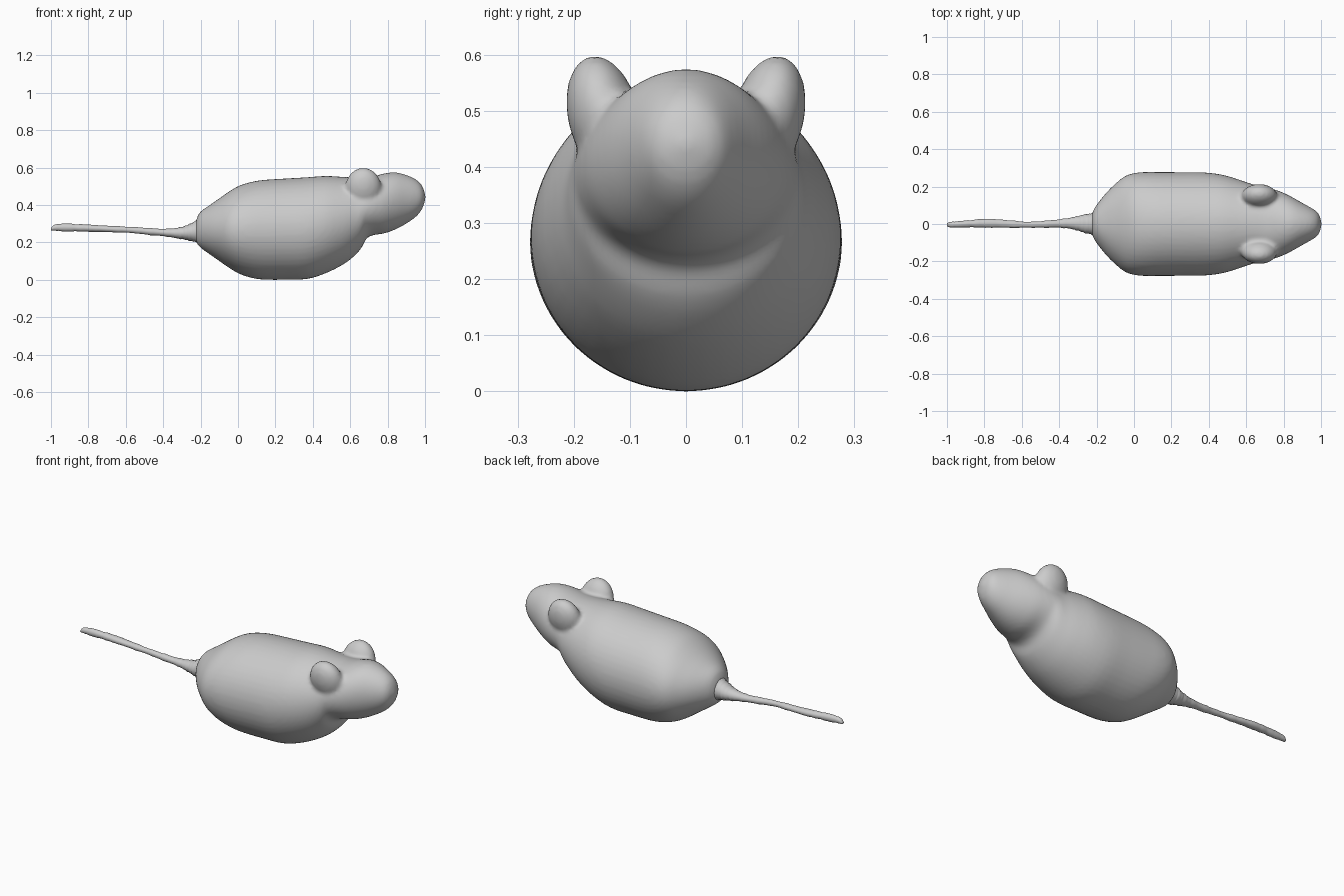
import bpy, bmesh, math, random
from mathutils import Matrix, Vector

random.seed(4)


def spline(pts, steps):
    """Catmull-Rom resampling of station tuples."""
    p = [Vector(q) for q in pts]
    p = [p[0] * 2 - p[1]] + p + [p[-1] * 2 - p[-2]]
    out = []
    for i in range(1, len(p) - 2):
        a, b, c, d = p[i - 1:i + 3]
        for k in range(steps):
            t = k / steps
            out.append(0.5 * (2 * b + (c - a) * t + (2 * a - 5 * b + 4 * c - d) * t * t
                              + (3 * b - a - 3 * c + d) * t ** 3))
    return out + [p[-2]]


def loft(bm, stations, sides, steps=3, y_of=lambda x: 0, bump=0):
    """Elliptical rings along x; each station is (x, top z, bottom z, half width)."""
    rings = []
    for x, top, bot, w in spline(stations, steps):
        zc, h = (top + bot) / 2, max((top - bot) / 2, 0.002)
        f = 1 + random.uniform(-bump, bump)
        rings.append([bm.verts.new((x, y_of(x) + max(w, 0.002) * f * math.cos(a),
                                    zc + h * f * math.sin(a)))
                      for a in (2 * math.pi * i / sides for i in range(sides))])
    for r, s in zip(rings, rings[1:]):
        for i in range(sides):
            j = (i + 1) % sides
            bm.faces.new((r[i], r[j], s[j], s[i]))
    bm.faces.new(rings[0][::-1])
    bm.faces.new(rings[-1])


def finish(bm, name):
    bmesh.ops.recalc_face_normals(bm, faces=bm.faces)
    me = bpy.data.meshes.new(name)
    bm.to_mesh(me)
    bm.free()
    me.shade_smooth()
    ob = bpy.data.objects.new(name, me)
    bpy.context.collection.objects.link(ob)
    return ob


# Body and head: one loft from rump to nose
bm = bmesh.new()
loft(bm, [
    (-0.225, 0.315, 0.205, 0.055), (-0.205, 0.36, 0.175, 0.095),
    (-0.15, 0.40, 0.135, 0.165), (-0.10, 0.435, 0.10, 0.215),
    (-0.05, 0.47, 0.065, 0.255), (0.0, 0.50, 0.035, 0.272),
    (0.06, 0.52, 0.013, 0.278), (0.13, 0.533, 0.001, 0.278),
    (0.25, 0.541, 0.0, 0.277), (0.37, 0.548, 0.004, 0.276),
    (0.47, 0.555, 0.035, 0.264), (0.56, 0.55, 0.08, 0.238),
    (0.62, 0.547, 0.125, 0.217), (0.66, 0.546, 0.17, 0.207),
    (0.685, 0.546, 0.218, 0.20), (0.72, 0.55, 0.238, 0.193),
    (0.78, 0.568, 0.247, 0.175), (0.84, 0.574, 0.268, 0.147),
    (0.90, 0.56, 0.30, 0.113), (0.95, 0.537, 0.335, 0.085),
    (0.98, 0.51, 0.37, 0.064), (0.996, 0.475, 0.408, 0.036),
    (1.003, 0.445, 0.438, 0.004)], 48)

# Ears: outward-leaning rounded lobes, fused into the head
for s in (1, -1):
    bmesh.ops.create_uvsphere(
        bm, u_segments=24, v_segments=16, radius=1,
        matrix=Matrix.Translation((0.67, s * 0.147, 0.49))
        @ Matrix.Rotation(-s * 0.22, 4, 'X')
        @ Matrix.Diagonal((0.097, 0.064, 0.11, 1)))
body = finish(bm, "body_with_ears")
m = body.modifiers.new("fuse", 'REMESH')
m.mode = 'VOXEL'
m.voxel_size = 0.011
m.use_smooth_shade = True
m = body.modifiers.new("soften", 'SMOOTH')
m.factor = 0.5
m.iterations = 6

# Tail: thin, slightly lumpy taper
bm = bmesh.new()
loft(bm, [
    (-1.0, 0.276, 0.264, 0.008), (-0.98, 0.295, 0.262, 0.015),
    (-0.92, 0.299, 0.259, 0.017), (-0.84, 0.296, 0.258, 0.021),
    (-0.76, 0.292, 0.256, 0.023), (-0.66, 0.287, 0.253, 0.02),
    (-0.56, 0.282, 0.249, 0.016), (-0.47, 0.276, 0.239, 0.019),
    (-0.39, 0.273, 0.231, 0.024), (-0.32, 0.279, 0.22, 0.034),
    (-0.27, 0.292, 0.212, 0.047), (-0.23, 0.315, 0.20, 0.058),
    (-0.20, 0.335, 0.19, 0.07)], 16, 5,
    y_of=lambda x: 0.004 * math.sin(x * 14), bump=0.07)
finish(bm, "tail")
